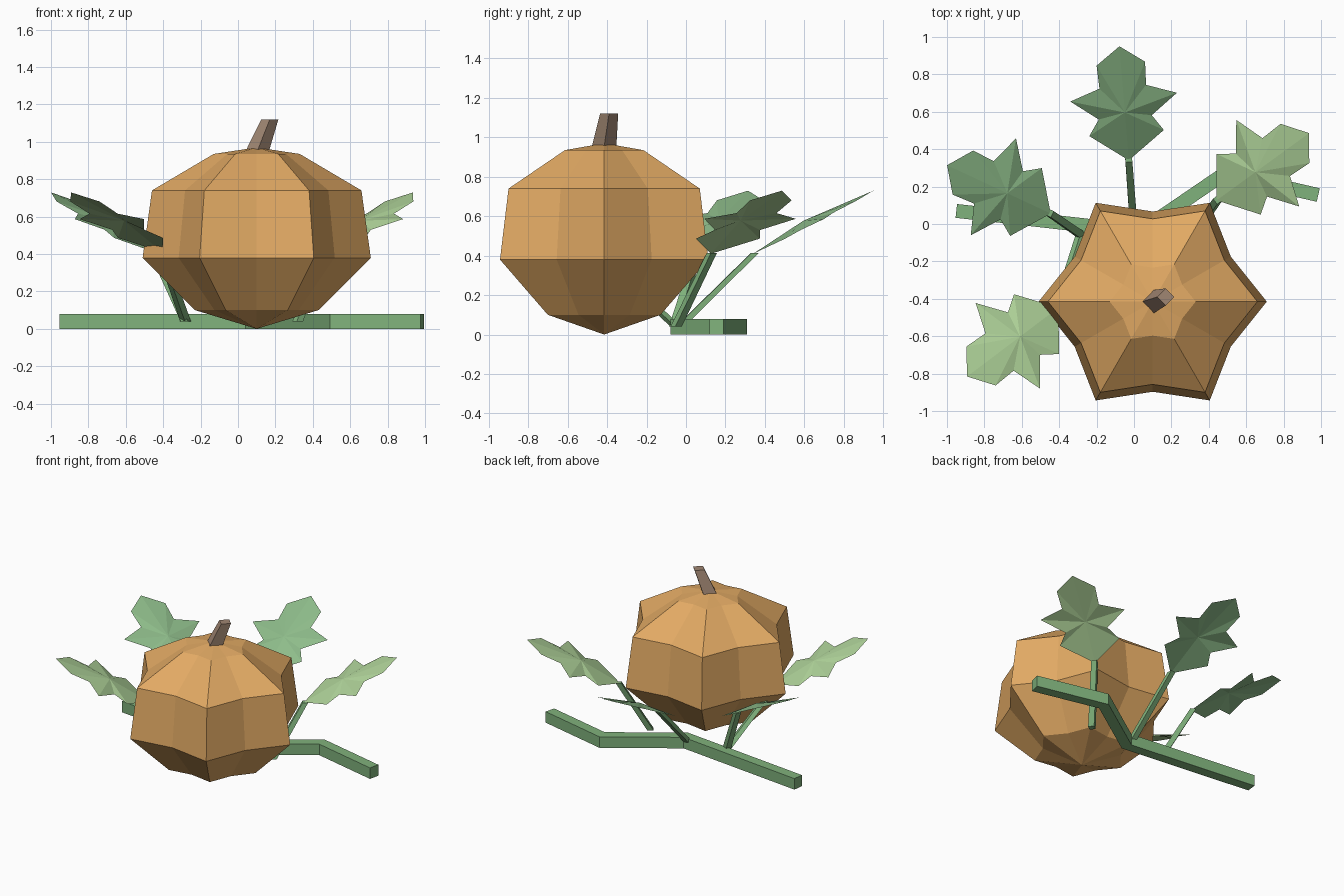
import bpy, bmesh, math
from mathutils import Vector

if "Cube" in bpy.data.objects:
    bpy.data.objects.remove(bpy.data.objects["Cube"])


def mat(name, rgb):
    m = bpy.data.materials.new(name)
    lin = [(c / 255 / 12.92) if c < 11 else ((c / 255 + 0.055) / 1.055) ** 2.4 for c in rgb]
    m.diffuse_color = (*lin, 1)
    m.use_nodes = True
    m.node_tree.nodes["Principled BSDF"].inputs["Base Color"].default_value = m.diffuse_color
    return m


ORANGE = mat("pumpkin orange", (226, 170, 100))
BROWN = mat("stem brown", (160, 134, 114))
GREEN = mat("vine green", (128, 178, 124))
LEAF_LIGHT = mat("light leaf green", (176, 212, 154))
LEAF_MID = mat("mid leaf green", (142, 188, 138))


def make(name, verts, faces, material, fix=True):
    me = bpy.data.meshes.new(name)
    me.from_pydata([tuple(v) for v in verts], [], faces)
    if fix:
        bm = bmesh.new()
        bm.from_mesh(me)
        bmesh.ops.recalc_face_normals(bm, faces=bm.faces)
        bm.to_mesh(me)
        bm.free()
    me.materials.append(material)
    ob = bpy.data.objects.new(name, me)
    bpy.context.collection.objects.link(ob)
    return ob


def skin(name, rings, material):
    """Join equal-sized rings of points into a closed body."""
    n = len(rings[0])
    verts = [p for r in rings for p in r]
    faces = [(k * n + i, k * n + (i + 1) % n, (k + 1) * n + (i + 1) % n, (k + 1) * n + i)
             for k in range(len(rings) - 1) for i in range(n)]
    last = (len(rings) - 1) * n
    faces += [tuple(reversed(range(n))), tuple(range(last, last + n))]
    return make(name, verts, faces, material)


# pumpkin: six ridges and six valleys, stacked rings with a pole at each end
CX, CY = 0.10, -0.415
levels = [(0.33, 0.10), (0.61, 0.38), (0.56, 0.74), (0.23, 0.935)]
verts = [(CX, CY, 0.0)]
for r, z in levels:
    for i in range(12):
        a = math.radians(30 * i)
        rr = r if i % 2 == 0 else r * 0.79
        verts.append((CX + rr * math.cos(a), CY + rr * math.sin(a), z))
verts.append((CX, CY, 0.97))
top = len(verts) - 1
faces = []
for i in range(12):
    j = (i + 1) % 12
    faces.append((0, 1 + j, 1 + i))
    for k in range(3):
        b = 1 + 12 * k
        faces.append((b + i, b + j, b + 12 + j, b + 12 + i))
    faces.append((37 + i, 37 + j, top))
make("pumpkin", verts, faces, ORANGE)


def diamond(c, r, turn=0.0):
    return [Vector(c) + Vector((r * math.cos(turn + i * math.pi / 2),
                                r * math.sin(turn + i * math.pi / 2), 0)) for i in range(4)]


# leaning four-sided stem
skin("stem", [diamond((0.105, -0.415, 0.955), 0.062), diamond((0.17, -0.39, 1.12), 0.046)], BROWN)

# square vine on the ground, mitred at the bends
path = [Vector(p) for p in ((0.985, 0.155), (0.485, 0.27), (0.03, -0.04), (-0.95, 0.07))]
rings = []
for i, p in enumerate(path):
    d0 = (p - path[i - 1]).normalized() if i else None
    d1 = (path[i + 1] - p).normalized() if i < len(path) - 1 else None
    d = ((d0 or d1) + (d1 or d0)).normalized()
    side = Vector((-d.y, d.x)) * 0.037 / d.dot(d1 or d0)
    a, b = p + side, p - side
    rings.append([(a.x, a.y, 0), (b.x, b.y, 0), (b.x, b.y, 0.08), (a.x, a.y, 0.08)])
skin("vine", rings, GREEN)

# leaf outline, right half from base to tip: (sideways, along)
half = [(0, -0.305), (0.2, -0.14), (0.142, -0.045), (0.286, 0.077),
        (0.125, 0.14), (0.13, 0.28), (0, 0.385)]
outline = half + [(-a, b) for a, b in reversed(half[1:-1])]
TILT = math.radians(27.6)


def leaf(name, center, heading, foot, material):
    h = math.radians(heading)
    flat = Vector((math.cos(h), math.sin(h), 0))
    side = Vector((math.sin(h), -math.cos(h), 0))
    along = flat * math.cos(TILT) + Vector((0, 0, math.sin(TILT)))
    normal = side.cross(along)
    c = Vector((*center, 0.551))
    # raised centre with facets fanning out to the outline
    pts = [c + normal * 0.03] + [c + side * a + along * b for a, b in outline]
    n = len(outline)
    make(name, pts, [(0, 1 + i, 1 + (i + 1) % n) for i in range(n)], material, fix=False)
    # stalk up to the leaf base
    base = c + along * (half[0][1] + 0.01)
    skin(name + "_stalk", [diamond(foot, 0.029, h + math.pi / 4),
                           diamond(base, 0.026, h + math.pi / 4)], GREEN)


leaf("back_leaf", (-0.05, 0.61), 94.7, (0.0, -0.03, 0.04), LEAF_MID)
leaf("left_leaf", (-0.69, 0.17), 155, (-0.28, -0.06, 0.04), LEAF_MID)
leaf("right_leaf", (0.66, 0.285), 36, (0.32, -0.05, 0.04), LEAF_LIGHT)
leaf("front_left_leaf", (-0.62, -0.61), 217, (-0.28, -0.05, 0.04), LEAF_LIGHT)
